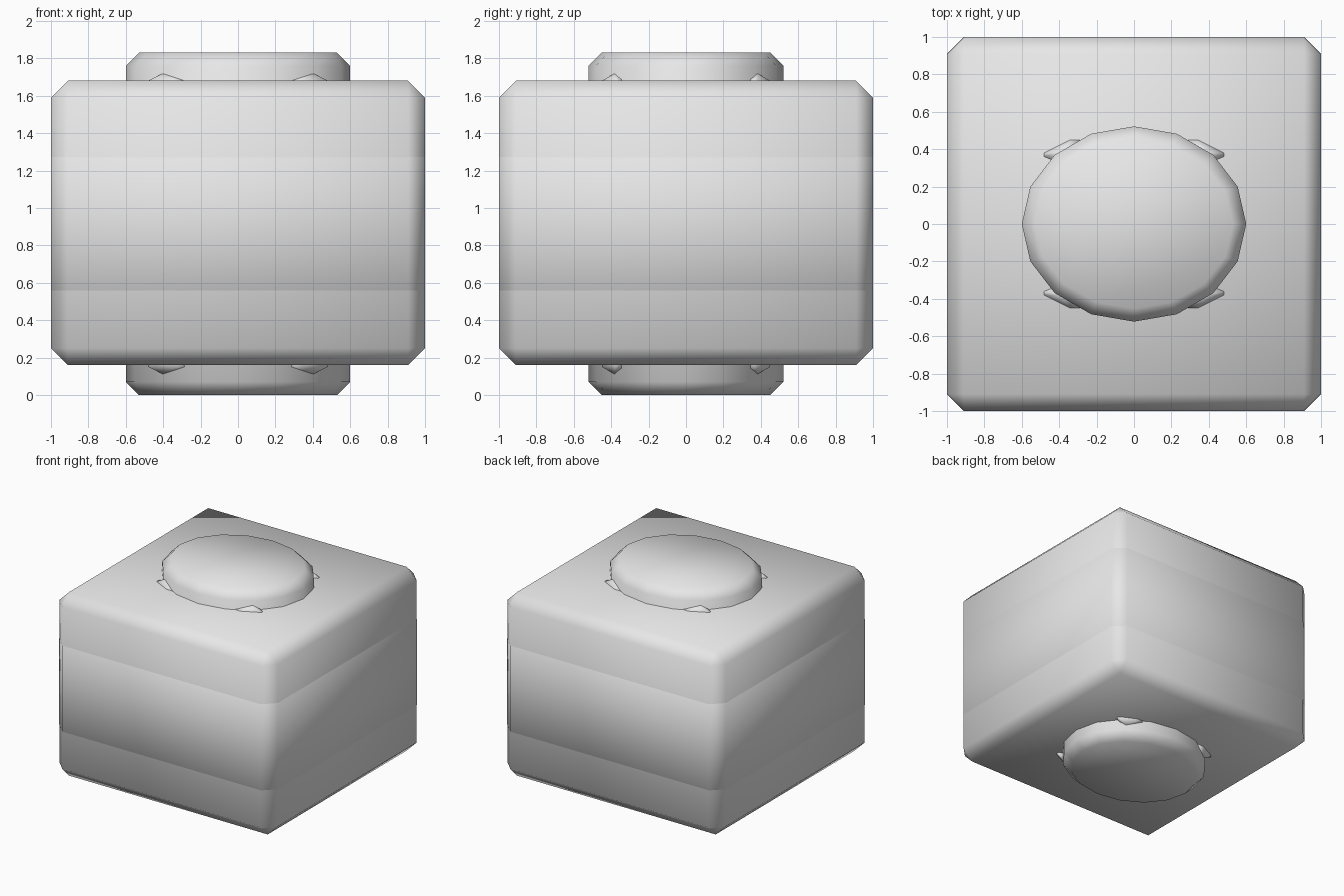
import bpy, bmesh
from mathutils import Matrix, Vector

if "Cube" in bpy.data.objects:
    bpy.data.objects.remove(bpy.data.objects["Cube"])

grey = bpy.data.materials.new("light grey")
grey.diffuse_color = (0.8, 0.8, 0.8, 1)
grey.use_nodes = True
grey.node_tree.nodes["Principled BSDF"].inputs["Base Color"].default_value = grey.diffuse_color
MID = 0.915  # mid height of the model


def finish(name, bm):
    bmesh.ops.recalc_face_normals(bm, faces=bm.faces[:])
    for f in bm.faces:
        f.smooth = True
    me = bpy.data.meshes.new(name)
    bm.to_mesh(me)
    bm.free()
    me.materials.append(grey)
    ob = bpy.data.objects.new(name, me)
    bpy.context.collection.objects.link(ob)
    return ob


def chamfered_box(name, half, z0, z1, width):
    bm = bmesh.new()
    m = Matrix.Translation((0, 0, (z0 + z1) / 2)) @ Matrix.Diagonal((2 * half, 2 * half, z1 - z0, 1))
    bmesh.ops.create_cube(bm, size=1, matrix=m)
    bmesh.ops.bevel(bm, geom=bm.edges[:], offset=width, segments=1, affect='EDGES')
    return finish(name, bm)


# Main block, and the middle band almost flush with its sides
chamfered_box("body", 0.9993, 0.16, 1.68, 0.09)
chamfered_box("middle_band", 1.0, 0.47, 1.36, 0.09)

# Oval core passing through the block, with chamfered rims
bm = bmesh.new()
rings = []
for z, inset in ((0, 0.07), (0.07, 0), (2 * MID - 0.07, 0), (2 * MID, 0.07)):
    ring = bmesh.ops.create_circle(bm, segments=16, radius=1,
                                   matrix=Matrix.Translation((0, 0, z)) @
                                   Matrix.Diagonal((0.6 - inset, 0.522 - inset, 1, 1)))["verts"]
    rings.append(ring)
for a, b in zip(rings, rings[1:]):
    for i in range(16):
        j = (i + 1) % 16
        bm.faces.new((a[i], a[j], b[j], b[i]))
bm.faces.new(rings[0])
bm.faces.new(rings[-1])
finish("oval_core", bm)

# Small sloped lugs peeking out beside the core, mirrored to all corners
LUG = [(0.48, 0.36, 1.68), (0.48, 0.38, 1.68), (0.34, 0.45, 1.68), (0.28, 0.45, 1.68),
       (0.40, 0.38, 1.72), (0.28, 0.28, 1.72), (0.28, 0.28, 1.62), (0.48, 0.36, 1.62),
       (0.34, 0.45, 1.62)]
for sx in (-1, 1):
    for sy in (-1, 1):
        for sz in (-1, 1):
            bm = bmesh.new()
            for x, y, z in LUG:
                bm.verts.new(Vector((sx * x, sy * y, MID + sz * (z - MID))))
            bmesh.ops.convex_hull(bm, input=bm.verts[:])
            finish("corner_lug", bm)
